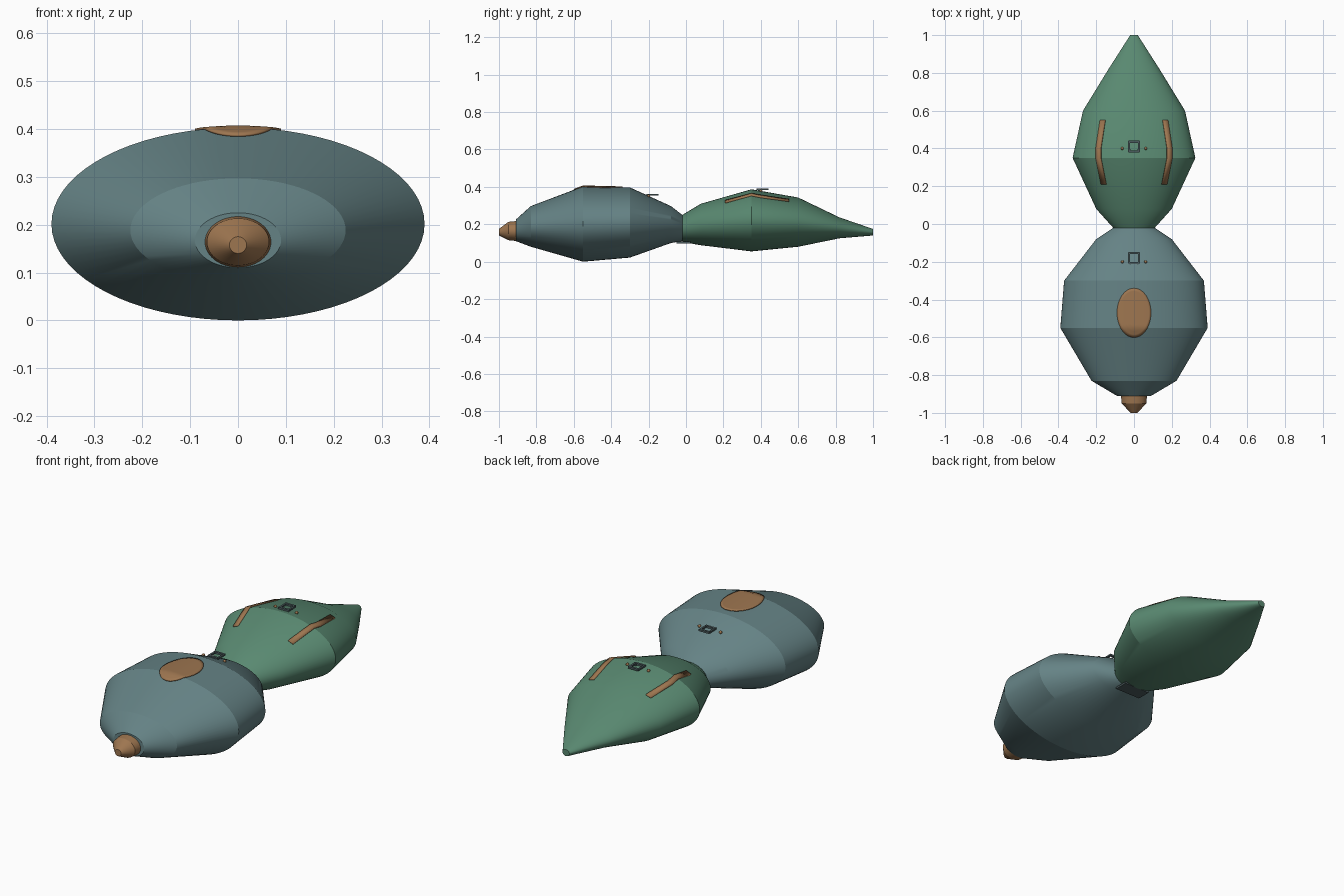
import bpy, bmesh, math

old = bpy.data.objects.get("Cube")
if old:
    bpy.data.objects.remove(old, do_unlink=True)


def material(name, rgb):
    m = bpy.data.materials.new(name)
    m.use_nodes = True
    m.diffuse_color = (*rgb, 1)
    m.node_tree.nodes["Principled BSDF"].inputs["Base Color"].default_value = (*rgb, 1)
    return m


BLUE = material("slate blue", (0.13, 0.225, 0.235))
GREEN = material("sea green", (0.10, 0.25, 0.165))
BROWN = material("copper brown", (0.34, 0.18, 0.08))
DARK = material("dark slate", (0.07, 0.105, 0.11))


def finish(name, bm, mat, angle=20):
    bmesh.ops.recalc_face_normals(bm, faces=bm.faces)
    me = bpy.data.meshes.new(name)
    bm.to_mesh(me)
    bm.free()
    ob = bpy.data.objects.new(name, me)
    bpy.context.collection.objects.link(ob)
    me.materials.append(mat)
    bpy.ops.object.select_all(action="DESELECT")
    ob.select_set(True)
    bpy.context.view_layer.objects.active = ob
    bpy.ops.object.shade_smooth_by_angle(angle=math.radians(angle))
    return ob


# Elliptical sections along y: (y, half width, bottom, top)
FRONT = [(-0.91, 0.09, 0.11, 0.225), (-0.83, 0.225, 0.08, 0.297), (-0.55, 0.39, 0.0, 0.403),
         (-0.30, 0.37, 0.022, 0.397), (-0.08, 0.20, 0.10, 0.297), (-0.02, 0.11, 0.11, 0.25)]
REAR = [(-0.02, 0.11, 0.105, 0.25), (0.08, 0.20, 0.088, 0.31), (0.35, 0.325, 0.055, 0.387),
        (0.60, 0.27, 0.08, 0.343), (0.82, 0.135, 0.125, 0.237), (1.0, 0.02, 0.14, 0.175)]
NOSE = [(-0.90, 0.07, 0.11, 0.218), (-0.95, 0.065, 0.115, 0.213), (-1.0, 0.018, 0.14, 0.175)]


def loft(name, sections, mat, n=72):
    bm = bmesh.new()
    rings = []
    for y, w, lo, hi in sections:
        rings.append([bm.verts.new((w * math.cos(2 * math.pi * i / n), y,
                                    (lo + hi) / 2 + (hi - lo) / 2 * math.sin(2 * math.pi * i / n)))
                      for i in range(n)])
    for a, b in zip(rings, rings[1:]):
        for i in range(n):
            j = (i + 1) % n
            bm.faces.new((a[i], a[j], b[j], b[i]))
    bm.faces.new(rings[0])
    bm.faces.new(rings[-1])
    return finish(name, bm, mat)


def top_z(sections, x, y):
    """Height of the upper skin of a lofted body."""
    for a, b in zip(sections, sections[1:]):
        if a[0] <= y <= b[0]:
            t = (y - a[0]) / (b[0] - a[0])
            w, lo, hi = [p + (q - p) * t for p, q in zip(a[1:], b[1:])]
            return (lo + hi) / 2 + (hi - lo) / 2 * math.sqrt(max(0, 1 - (x / w) ** 2))
    return 0


def box(name, center, size, mat):
    bm = bmesh.new()
    bmesh.ops.create_cube(bm, size=1)
    for v in bm.verts:
        v.co = [c + s * k for c, s, k in zip(center, size, v.co)]
    return finish(name, bm, mat)


def thicken(ob, depth):
    mod = ob.modifiers.new("thickness", "SOLIDIFY")
    mod.thickness = depth
    mod.offset = 0


# Main bodies and nose
loft("front_body", FRONT, BLUE)
loft("rear_body", REAR, GREEN)
loft("nose_tip", NOSE, BROWN, 48)

# Oval patch following the top of the front body
bm = bmesh.new()
rings, n = [], 48
for k in range(1, 9):
    ring = []
    for i in range(n):
        a = 2 * math.pi * i / n
        x, y = 0.09 * k / 8 * math.cos(a), -0.47 + 0.13 * k / 8 * math.sin(a)
        ring.append(bm.verts.new((x, y, top_z(FRONT, x, y) + 0.002)))
    rings.append(ring)
bm.faces.new(rings[0])
for a, b in zip(rings, rings[1:]):
    for i in range(n):
        j = (i + 1) % n
        bm.faces.new((a[i], b[i], b[j], a[j]))
thicken(finish("top_oval_patch", bm, BROWN, 35), 0.005)

# Bent side strips following the rear body
for side, label in ((1, "left"), (-1, "right")):
    bm = bmesh.new()
    rows = []
    for x, y in ((0.16, 0.21), (0.188, 0.35), (0.188, 0.40), (0.165, 0.55)):
        rows.append([bm.verts.new((side * (x + d), y, top_z(REAR, x + d, y) + 0.002))
                     for d in (-0.014, 0, 0.014)])
    for a, b in zip(rows, rows[1:]):
        for i in range(2):
            bm.faces.new((a[i], a[i + 1], b[i + 1], b[i]))
    thicken(finish(label + "_strip", bm, BROWN, 35), 0.009)


# Small buckles: square frame, posts and side studs
def buckle(label, sections, y, stud_y, z):
    for s in (-1, 1):
        box(f"{label}_buckle_bar", (0, y + s * 0.026, z), (0.06, 0.012, 0.01), DARK)
        box(f"{label}_buckle_side", (s * 0.026, y, z), (0.01, 0.06, 0.008), DARK)
        box(f"{label}_buckle_post", (s * 0.02, stud_y - 0.01, z - 0.008), (0.008, 0.008, 0.018), DARK)
        bm = bmesh.new()
        bmesh.ops.create_uvsphere(bm, u_segments=12, v_segments=8, radius=0.008)
        at = (s * 0.062, stud_y, top_z(sections, 0.062, stud_y) + 0.003)
        bmesh.ops.translate(bm, verts=bm.verts, vec=at)
        finish(f"{label}_buckle_stud", bm, BROWN, 60)


buckle("front", FRONT, -0.18, -0.20, 0.358)
buckle("rear", REAR, 0.41, 0.40, 0.387)

# Hinge plate under the neck
box("neck_hinge_plate", (0, -0.013, 0.103), (0.15, 0.075, 0.01), DARK)
